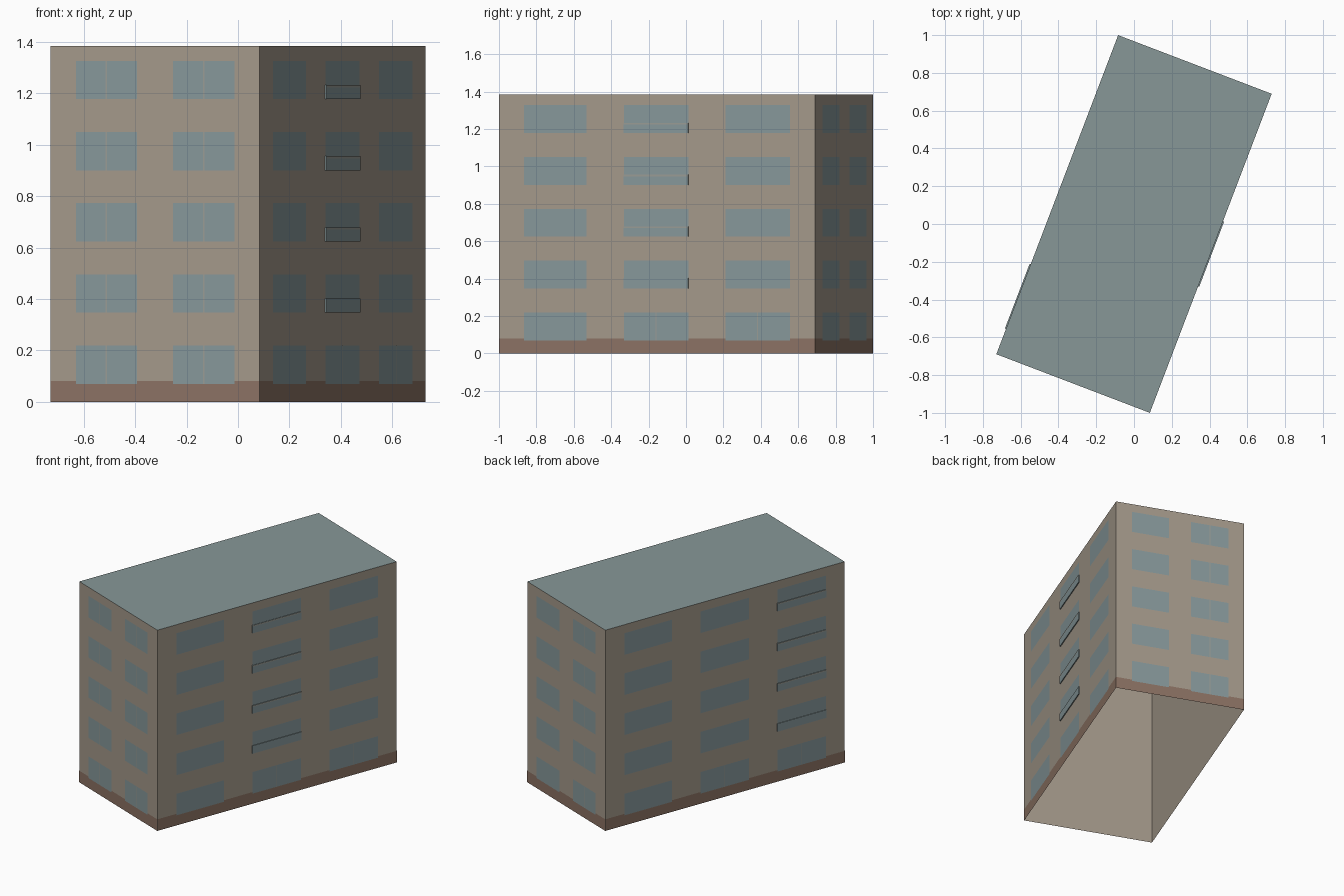
import bpy, bmesh, math
from mathutils import Matrix, Vector

cube = bpy.data.objects.get("Cube")
if cube:
    bpy.data.objects.remove(cube, do_unlink=True)

WIDTH, LENGTH, HEIGHT = 0.87, 1.808, 1.385
TURN = Matrix.Rotation(math.radians(-20.9), 4, 'Z')
FLOOR, FLOORS, SILL, PANE = 0.277, 5, 0.07, 0.149


def material(name, rgb):
    m = bpy.data.materials.new(name)
    m.use_nodes = True
    m.diffuse_color = (*rgb, 1)
    m.node_tree.nodes["Principled BSDF"].inputs["Base Color"].default_value = (*rgb, 1)
    return m


plaster = material("beige plaster", (0.37, 0.318, 0.258))
brick = material("brown brick", (0.262, 0.17, 0.127))
glass = material("blue grey glass", (0.242, 0.315, 0.327))
slate = material("grey green roofing", (0.242, 0.312, 0.312))
frame = material("pale frame", (0.32, 0.33, 0.3))

# Each wall: start corner, running direction, length
w, l = WIDTH / 2, LENGTH / 2
WALLS = {
    "front": (Vector((-w, -l, 0)), Vector((1, 0, 0)), WIDTH),
    "right": (Vector((w, -l, 0)), Vector((0, 1, 0)), LENGTH),
    "back": (Vector((w, l, 0)), Vector((-1, 0, 0)), WIDTH),
    "left": (Vector((-w, l, 0)), Vector((0, -1, 0)), LENGTH),
}
SHORT = [(0.123, 0.413), (0.587, 0.88)]
LONG = [(0.079, 0.277), (0.396, 0.6), (0.718, 0.921)]
COLUMNS = {"front": SHORT, "right": LONG, "back": SHORT, "left": LONG}


def finish(name, bm, mat):
    mesh = bpy.data.meshes.new(name)
    bm.transform(TURN)
    bm.to_mesh(mesh)
    bm.free()
    mesh.materials.append(mat)
    ob = bpy.data.objects.new(name, mesh)
    bpy.context.collection.objects.link(ob)
    return ob


def panel(bm, wall, a, b, low, high, out=0.0, solid=False):
    """Upright panel on a wall between fractions a and b of its length."""
    start, run, size = WALLS[wall]
    normal = Vector((run.y, -run.x, 0))

    def ring(offset):
        return [bm.verts.new(start + run * size * f + normal * offset + Vector((0, 0, z)))
                for f, z in ((a, low), (b, low), (b, high), (a, high))]
    face = ring(out)
    bm.faces.new(face)
    if solid:
        rear = ring(0)
        for i in range(4):
            j = (i + 1) % 4
            bm.faces.new((face[j], face[i], rear[i], rear[j]))


# Outer walls, open underneath
bm = bmesh.new()
for wall in WALLS:
    panel(bm, wall, 0, 1, 0, HEIGHT)
bmesh.ops.remove_doubles(bm, verts=bm.verts, dist=1e-5)
finish("walls", bm, plaster)

# Flat roof
bm = bmesh.new()
bm.faces.new([bm.verts.new((x, y, HEIGHT)) for x, y in ((-w, -l), (w, -l), (w, l), (-w, l))])
finish("roof", bm, slate)

# Brick plinth
bm = bmesh.new()
for wall in WALLS:
    panel(bm, wall, 0, 1, 0, 0.08, 0.001)
finish("plinth", bm, brick)

# Windows on every floor
for wall, columns in COLUMNS.items():
    bm = bmesh.new()
    for floor in range(FLOORS):
        z = SILL + floor * FLOOR
        for a, b in columns:
            panel(bm, wall, a, b, z, z + PANE, 0.002)
    finish(wall + "_windows", bm, glass)

# Slim mullions
bm = bmesh.new()


def mullion(wall, column, floors):
    a, b = COLUMNS[wall][column]
    mid, half = (a + b) / 2, 0.003 / WALLS[wall][2]
    for floor in floors:
        z = SILL + floor * FLOOR
        panel(bm, wall, mid - half, mid + half, z, z + PANE, 0.003)


for column in range(2):
    mullion("front", column, range(FLOORS))
mullion("back", 1, range(FLOORS))
for wall in ("right", "left"):
    for column in (1, 2):
        mullion(wall, column, [0])
finish("mullions", bm, frame)

# Shallow balcony fronts with a pale rail
fronts, rails = bmesh.new(), bmesh.new()
for wall, column in (("right", 1), ("left", 2)):
    a, b = COLUMNS[wall][column]
    for floor in range(1, FLOORS):
        z = SILL + floor * FLOOR
        panel(fronts, wall, a, b, z, z + 0.055, 0.006, solid=True)
        if floor > 1:
            panel(rails, wall, a, b, z + 0.046, z + 0.055, 0.007)
finish("balcony_fronts", fronts, glass)
finish("balcony_rails", rails, frame)
